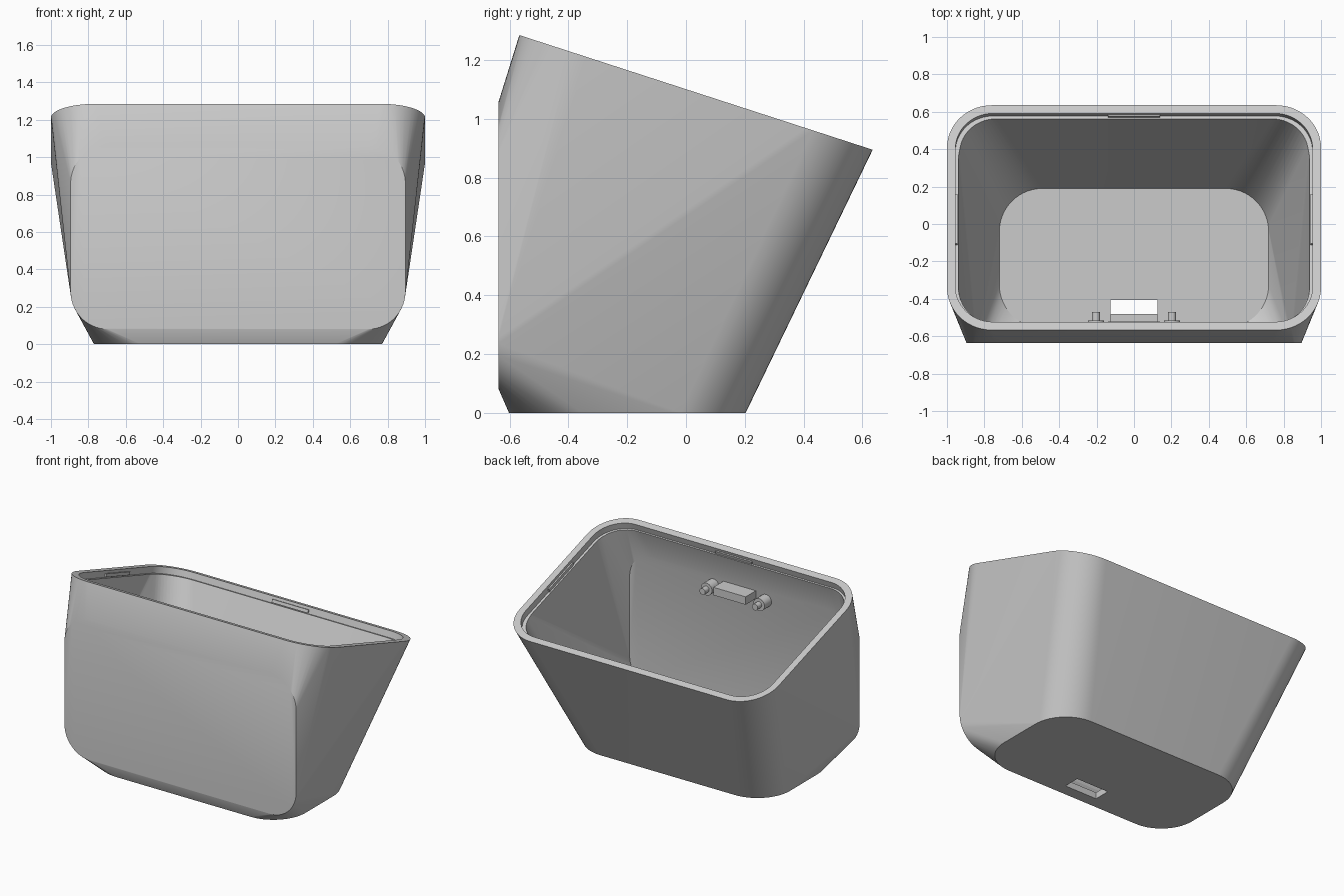
import bpy, bmesh, math
from mathutils import Matrix, Vector

if "Cube" in bpy.data.objects:
    bpy.data.objects.remove(bpy.data.objects["Cube"], do_unlink=True)

grey = bpy.data.materials.new("light grey")
grey.use_nodes = True
grey.diffuse_color = (0.6, 0.6, 0.6, 1)
grey.node_tree.nodes["Principled BSDF"].inputs["Base Color"].default_value = (0.6, 0.6, 0.6, 1)

# Tilted rim frame: local x = width, y = front to back, z = out of the opening
RIM_FRONT, RIM_BACK = Vector((0, -0.567, 1.285)), Vector((0, 0.635, 0.895))
along = (RIM_BACK - RIM_FRONT).normalized()
half = (RIM_BACK - RIM_FRONT).length / 2
normal = Vector((1, 0, 0)).cross(along)
RIM = Matrix.Translation((RIM_FRONT + RIM_BACK) / 2) @ Matrix(
    ((1, 0, 0), along, normal)).transposed().to_4x4()
FLAT = Matrix.Identity(4)
UPRIGHT = Matrix.Rotation(math.pi / 2, 4, "X")    # local y becomes world z


def rounded(frame, hx, y0, y1, z, r, steps=14):
    """Rounded rectangle points placed in a frame."""
    pts = []
    corners = ((hx - r, y1 - r), (r - hx, y1 - r), (r - hx, y0 + r), (hx - r, y0 + r))
    for q, (cx, cy) in enumerate(corners):
        for i in range(steps + 1):
            a = (q + i / steps) * math.pi / 2
            pts.append(frame @ Vector((cx + r * math.cos(a), cy + r * math.sin(a), z)))
    return pts


def finish(name, bm):
    bmesh.ops.recalc_face_normals(bm, faces=bm.faces)
    mesh = bpy.data.meshes.new(name)
    bm.to_mesh(mesh)
    bm.free()
    mesh.materials.append(grey)
    obj = bpy.data.objects.new(name, mesh)
    bpy.context.collection.objects.link(obj)
    return obj


def hull(name, *loops):
    bm = bmesh.new()
    for loop in loops:
        for p in loop:
            bm.verts.new(p)
    res = bmesh.ops.convex_hull(bm, input=bm.verts)
    loose = [v for v in bm.verts if not v.link_faces]
    bmesh.ops.delete(bm, geom=loose, context="VERTS")
    bmesh.ops.dissolve_limit(bm, angle_limit=0.003, verts=bm.verts, edges=bm.edges)
    return finish(name, bm)


def box(name, frame, centre, size):
    bm = bmesh.new()
    bmesh.ops.create_cube(bm, size=1, matrix=frame @ Matrix.Translation(centre)
                          @ Matrix.Diagonal((*size, 1)))
    return finish(name, bm)


def smooth(obj, degrees):
    bpy.ops.object.select_all(action="DESELECT")
    obj.select_set(True)
    bpy.context.view_layer.objects.active = obj
    bpy.ops.object.shade_smooth_by_angle(angle=math.radians(degrees))


def cut(obj, cutter):
    cutter.hide_render = True
    mod = obj.modifiers.new("cut", "BOOLEAN")
    mod.operation, mod.solver, mod.object = "DIFFERENCE", "EXACT", cutter
    bpy.context.view_layer.objects.active = obj
    bpy.ops.object.modifier_apply(modifier=mod.name)
    bpy.data.objects.remove(cutter, do_unlink=True)


# Outer body: floor, upright front panel and tilted rim joined by a hull
shell = hull("bin_shell",
             rounded(FLAT, 0.77, -0.602, 0.203, 0, 0.25),
             rounded(UPRIGHT, 0.895, 0.08, 1.06, 0.637, 0.2),
             rounded(RIM, 1.0, -half, half, 0, 0.24))

# Hollow interior, reaching a little above the rim
inset = half - 0.057
cut(shell, hull("cavity",
                rounded(FLAT, 0.72, -0.555, 0.19, 0.045, 0.23),
                rounded(UPRIGHT, 0.85, 0.12, 1.04, 0.592, 0.18),
                rounded(RIM, 0.943, -inset, inset, 0.005, 0.19)))

# Shallow step inside the rim
step = half - 0.046
cut(shell, hull("rim_step",
                rounded(RIM, 0.955, -step, step, -0.045, 0.2),
                rounded(RIM, 0.955, -step, step, 0.05, 0.2)))

# Slot through the floor
cut(shell, box("floor_slot", FLAT, (0, -0.463, 0.02), (0.25, 0.115, 0.2)))
smooth(shell, 25)

# Snap ridges on all four sides of the rim step
for side, s in (("left", 1), ("right", -1)):
    box(f"{side}_snap_ridge", RIM, (s * 0.953, 0, -0.03), (0.016, 0.28, 0.022))
for side, s in (("back", 1), ("front", -1)):
    box(f"{side}_snap_ridge", RIM, (0, s * (step - 0.001), -0.03), (0.28, 0.016, 0.022))

# Block on the inside of the front wall
box("front_block", FLAT, (0, -0.54, 0.99), (0.25, 0.12, 0.055))

# Stepped mounting pegs beside the block
for side, s in (("left", 1), ("right", -1)):
    bm = bmesh.new()
    for radius, y0, y1 in ((0.043, -0.6, -0.515), (0.022, -0.52, -0.47)):
        place = Matrix.Translation((s * 0.203, (y0 + y1) / 2, 0.97)) @ UPRIGHT
        bmesh.ops.create_cone(bm, cap_ends=True, segments=24, radius1=radius,
                              radius2=radius, depth=y1 - y0, matrix=place)
    smooth(finish(f"{side}_peg", bm), 30)
